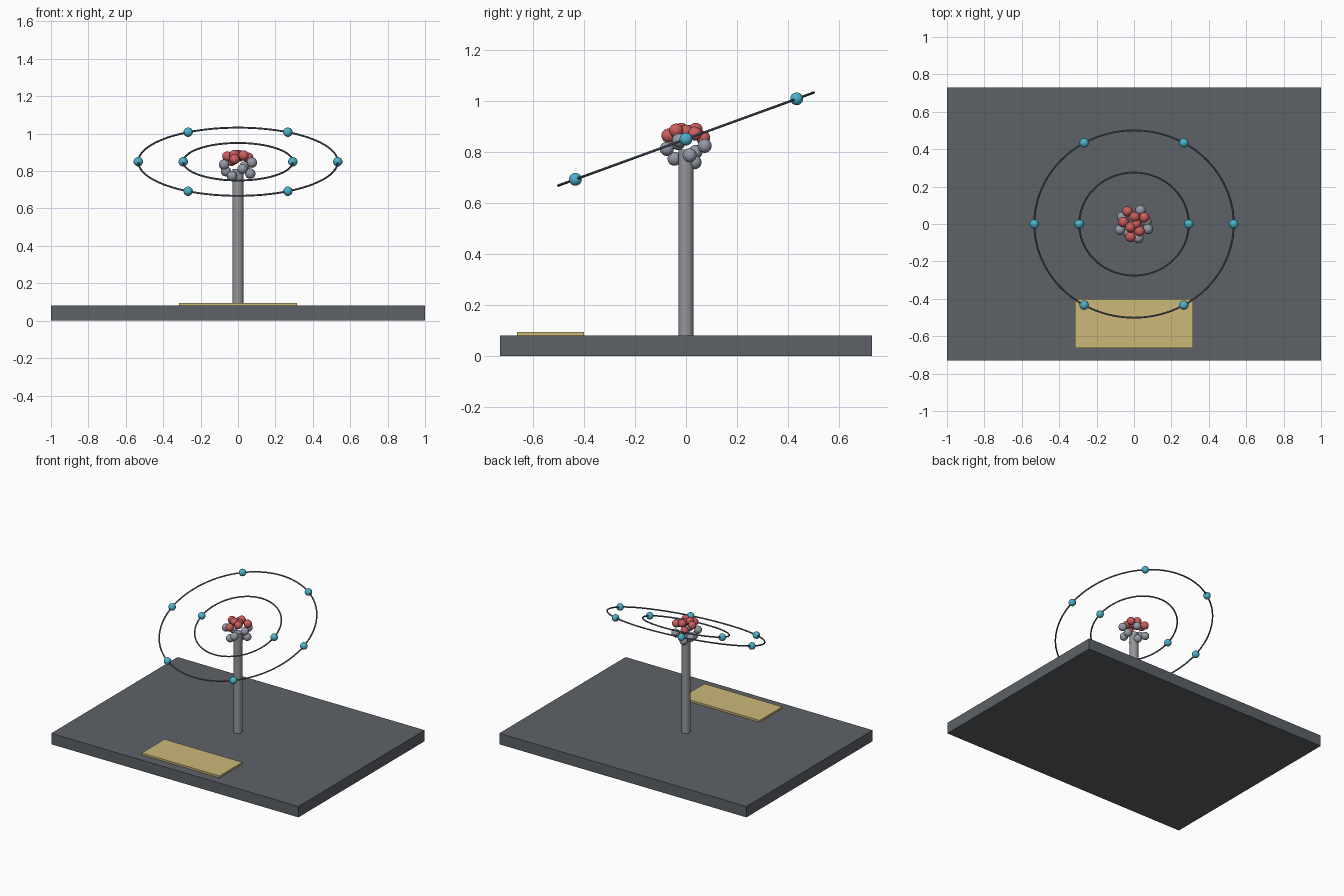
import bpy
from math import pi, sqrt, acos, sin, cos, radians
from mathutils import Matrix, Vector

if "Cube" in bpy.data.objects:
    bpy.data.objects.remove(bpy.data.objects["Cube"])

CENTRE = Vector((0, 0, 0.85))
TILT = Matrix.Rotation(radians(20), 4, 'X')


def material(name, rgb):
    m = bpy.data.materials.new(name)
    m.diffuse_color = (*rgb, 1)
    m.use_nodes = True
    m.node_tree.nodes["Principled BSDF"].inputs["Base Color"].default_value = m.diffuse_color
    return m


def finish(name, mat, smooth=True):
    ob = bpy.context.object
    ob.name = name
    ob.data.materials.append(mat)
    if smooth:
        bpy.ops.object.shade_smooth_by_angle()
    return ob


def box(name, x, y, z, mat):
    lo, hi = Vector((x[0], y[0], z[0])), Vector((x[1], y[1], z[1]))
    bpy.ops.mesh.primitive_cube_add(size=1, location=(lo + hi) / 2)
    bpy.context.object.scale = hi - lo
    bpy.ops.object.transform_apply(location=False, rotation=False, scale=True)
    finish(name, mat, False)


def ball(name, radius, location, mat):
    bpy.ops.mesh.primitive_uv_sphere_add(segments=24, ring_count=14, radius=radius, location=location)
    finish(name, mat)


dark = material("dark_base", (0.11, 0.12, 0.135))
brass = material("brass", (0.6, 0.48, 0.19))
steel = material("steel", (0.3, 0.31, 0.33))
slate = material("slate", (0.12, 0.15, 0.2))
red = material("red", (0.6, 0.11, 0.11))
grey = material("grey", (0.3, 0.32, 0.38))
cyan = material("cyan", (0.07, 0.45, 0.6))

# Display base, plaque and support post
box("base", (-1, 1), (-0.73, 0.73), (0, 0.08), dark)
box("plaque", (-0.315, 0.315), (-0.663, -0.4), (0.078, 0.094), brass)
bpy.ops.mesh.primitive_cylinder_add(vertices=32, radius=0.029, depth=0.74, location=(0, 0, 0.44))
finish("post", steel)

# Nucleus: golden-angle spiral, radius growing with index, protons on top
N = 16
for i in range(N):
    t = (i + 0.5) / N
    phi, theta = acos(1 - 2 * t), pi * (1 + sqrt(5)) * i
    r = 0.098 * t ** (1 / 3)
    offset = r * Vector((sin(phi) * cos(theta), sin(phi) * sin(theta), cos(phi)))
    proton = i < N // 2
    ball("proton" if proton else "neutron", 0.0275, CENTRE + offset, red if proton else grey)

# Tilted orbit rings with evenly spaced electrons
for name, radius, count in (("inner", 0.293, 2), ("outer", 0.533, 6)):
    bpy.ops.mesh.primitive_torus_add(major_radius=radius, minor_radius=0.005, major_segments=96,
                                     minor_segments=10, location=CENTRE, rotation=(radians(20), 0, 0))
    finish(name + "_orbit", slate)
    for k in range(count):
        a = 2 * pi * k / count
        ball(name + "_electron", 0.025, CENTRE + TILT @ Vector((radius * cos(a), radius * sin(a), 0)), cyan)
